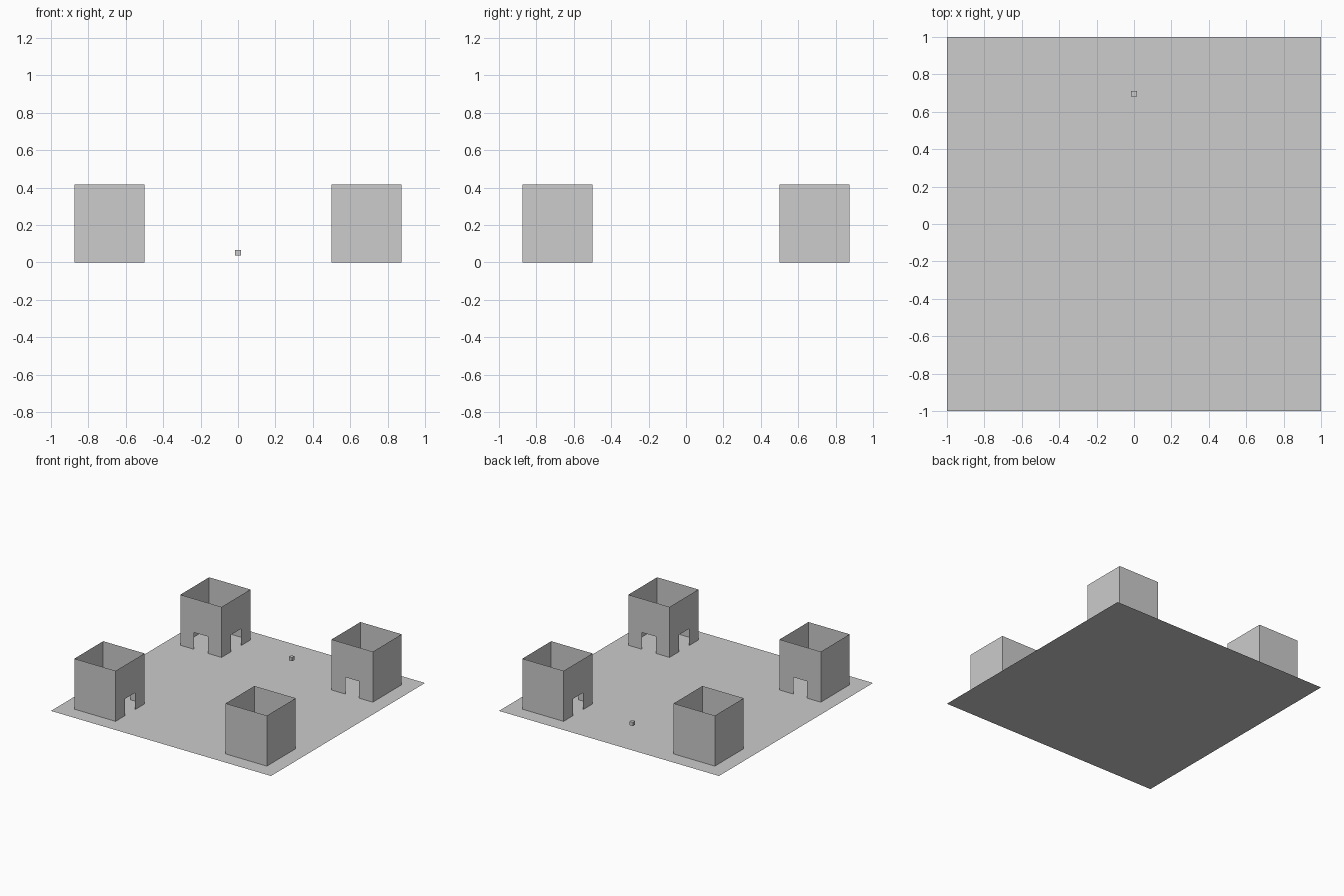
import bpy
import bmesh
from mathutils import Vector

cube = bpy.data.objects.get("Cube")
if cube:
    bpy.data.objects.remove(cube, do_unlink=True)

# One plain grey for everything
grey = bpy.data.materials.new("light_grey")
grey.use_nodes = True
colour = (0.604, 0.604, 0.604, 1)
grey.diffuse_color = colour
grey.node_tree.nodes["Principled BSDF"].inputs["Base Color"].default_value = colour

INNER, OUTER, HEIGHT = 0.5, 0.875, 0.415
SIZE = OUTER - INNER


def add_object(name, bm):
    mesh = bpy.data.meshes.new(name)
    bm.to_mesh(mesh)
    bm.free()
    mesh.materials.append(grey)
    obj = bpy.data.objects.new(name, mesh)
    bpy.context.collection.objects.link(obj)
    return obj


def add_wall(bm, start, end, doorway):
    """Thin wall from start to end, optionally with a central doorway."""
    profile = [(0, 0), (1, 0), (1, 1), (0, 1)]
    if doorway:
        a, b = 1 / 3, 2 / 3
        profile[1:1] = [(a, 0), (a, a), (b, a), (b, 0)]
    verts = []
    for along, up in profile:
        p = start.lerp(end, along)
        verts.append(bm.verts.new((p.x, p.y, up * HEIGHT)))
    bm.faces.new(verts)


def add_tower(name, sx, sy):
    """Open-topped square tower with doorways on its two inner sides."""
    bm = bmesh.new()
    low_x, high_x = sorted((sx * INNER, sx * OUTER))
    low_y, high_y = sorted((sy * INNER, sy * OUTER))
    corners = [Vector(c) for c in ((low_x, low_y), (high_x, low_y),
                                   (high_x, high_y), (low_x, high_y))]
    doors = (sy > 0, sx < 0, sy < 0, sx > 0)
    for i, door in enumerate(doors):
        add_wall(bm, corners[i], corners[(i + 1) % 4], door)
    bmesh.ops.remove_doubles(bm, verts=bm.verts, dist=0.0001)
    bmesh.ops.triangulate(bm, faces=[f for f in bm.faces if len(f.verts) > 4])
    add_object(name, bm)


# Ground sheet
bm = bmesh.new()
bmesh.ops.create_grid(bm, x_segments=1, y_segments=1, size=1)
add_object("ground_sheet", bm)

# Four corner towers
for sx, side in ((-1, "right"), (1, "left")):
    for sy, end in ((-1, "front"), (1, "back")):
        add_tower(f"{end}_{side}_tower", sx, sy)

# Small floating block
bm = bmesh.new()
bmesh.ops.create_cube(bm, size=0.03)
block = add_object("small_block", bm)
block.location = (0, 0.697, 0.052)
